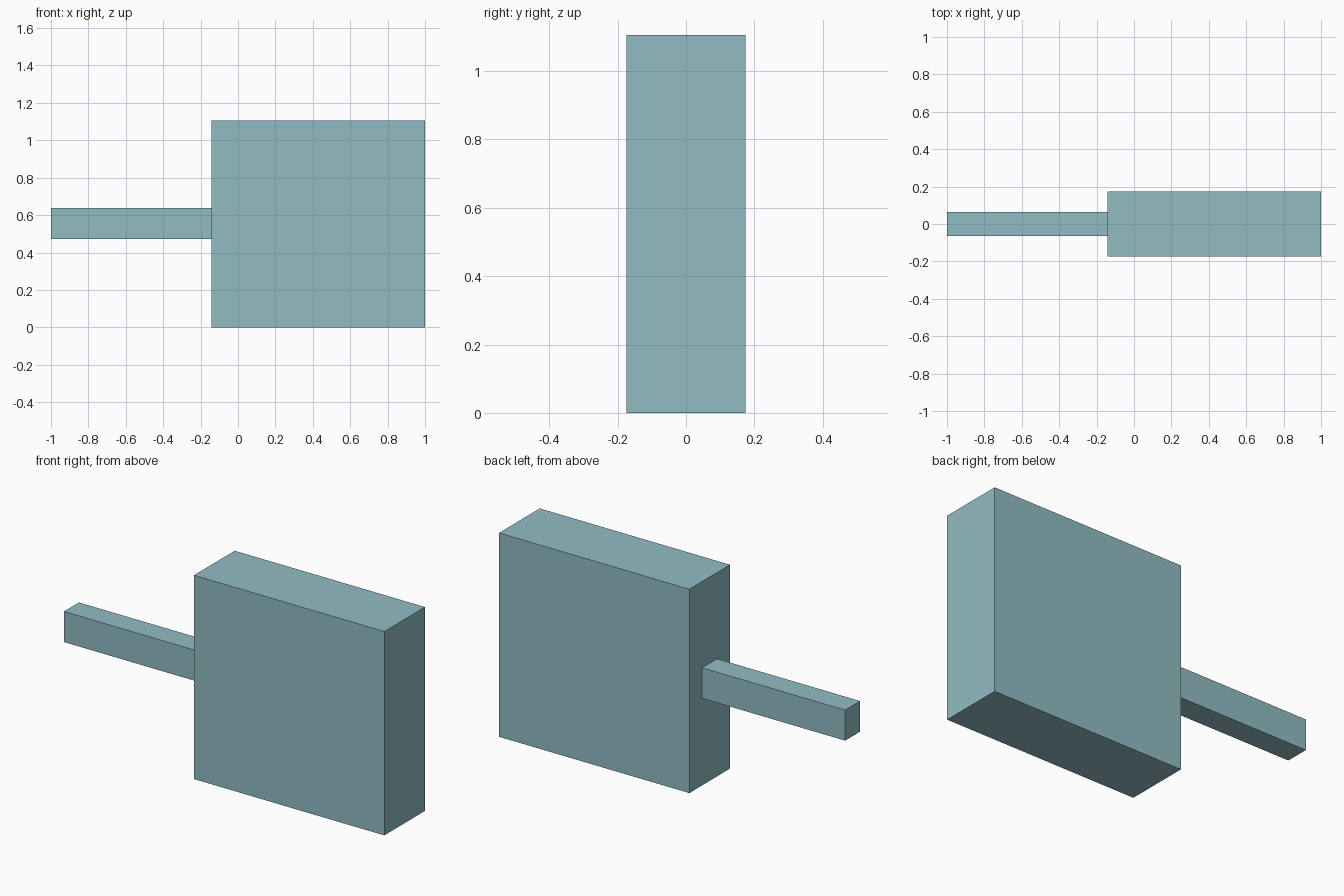
import bpy

if "Cube" in bpy.data.objects:
    bpy.data.objects.remove(bpy.data.objects["Cube"])

# Single flat colour
mat = bpy.data.materials.new("pale_teal")
mat.diffuse_color = (0.283, 0.503, 0.552, 1.0)
mat.use_nodes = True
mat.node_tree.nodes["Principled BSDF"].inputs["Base Color"].default_value = mat.diffuse_color


def box(name, x, y, z):
    """Box from (min, max) ranges on each axis."""
    bpy.ops.mesh.primitive_cube_add(size=1)
    ob = bpy.context.object
    ob.name = name
    ob.location = [(a + b) / 2 for a, b in (x, y, z)]
    ob.scale = [b - a for a, b in (x, y, z)]
    bpy.ops.object.transform_apply(location=True, scale=True)
    ob.data.materials.append(mat)
    return ob


# Broad upright block
box("head_block", (-0.142, 1.0), (-0.174, 0.174), (0.0, 1.106))

# Slim bar projecting from the block's left face
box("handle_bar", (-1.0, -0.142), (-0.064, 0.064), (0.472, 0.638))
